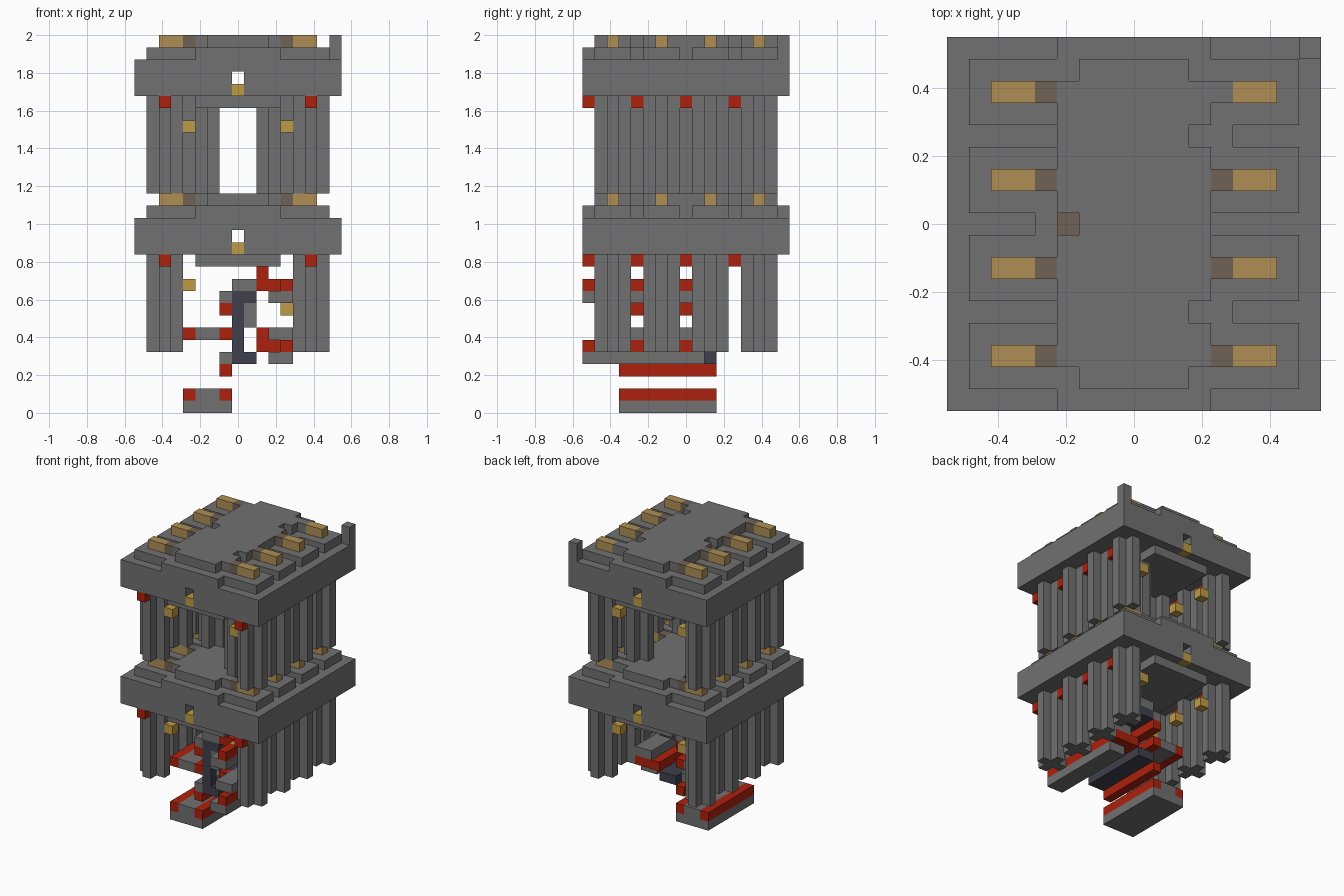
import bpy
import bmesh
from mathutils import Vector

if "Cube" in bpy.data.objects:
    bpy.data.objects.remove(bpy.data.objects["Cube"], do_unlink=True)

U = 2 / 31  # one grid cell


def material(name, r, g, b):
    m = bpy.data.materials.new(name)
    m.use_nodes = True
    m.diffuse_color = (r, g, b, 1)
    m.node_tree.nodes["Principled BSDF"].inputs["Base Color"].default_value = (r, g, b, 1)
    return m


GREY = material("stone grey", .165, .165, .165)
RED = material("red", .42, .015, .004)
GOLD = material("lamp gold", .52, .33, .06)
TAN = material("tan", .43, .275, .09)
BROWN = material("dull brown", .162, .122, .091)
DARK = material("dark slate", .05, .05, .075)


def finish(name, bm, mat):
    bmesh.ops.scale(bm, vec=(U, U, U), verts=bm.verts)
    bmesh.ops.recalc_face_normals(bm, faces=bm.faces)
    mesh = bpy.data.meshes.new(name)
    bm.to_mesh(mesh)
    bm.free()
    mesh.materials.append(mat)
    ob = bpy.data.objects.new(name, mesh)
    bpy.context.collection.objects.link(ob)


def boxes(name, mat, *ranges):
    """Boxes given as x0, x1, y0, y1, z0, z1 in grid cells."""
    bm = bmesh.new()
    for x0, x1, y0, y1, z0, z1 in ranges:
        lo, hi = Vector((x0, y0, z0)), Vector((x1, y1, z1))
        for v in bmesh.ops.create_cube(bm, size=1)["verts"]:
            v.co = (lo + hi) / 2 + v.co * (hi - lo)
    finish(name, bm, mat)


def cell(name, mat, x, y, z):
    boxes(name, mat, (x - .5, x + .5, y - .5, y + .5, z, z + 1))


def column(name, cx, cy, z0, z1):
    """Column with a plus-shaped section."""
    bm = bmesh.new()
    pts = []
    x, y = 1, 0
    for _ in range(4):
        # three corners of each arm, turned by quarter turns
        for a, b in ((.5, -.5), (1.5, -.5), (1.5, .5)):
            pts.append((cx + a * x - b * y, cy + a * y + b * x, z0))
        x, y = -y, x
    face = bm.faces.new([bm.verts.new(p) for p in pts])
    top = bmesh.ops.extrude_face_region(bm, geom=[face])["geom"]
    bmesh.ops.translate(bm, vec=(0, 0, z1 - z0),
                        verts=[e for e in top if isinstance(e, bmesh.types.BMVert)])
    finish(name, bm, GREY)


ROWS = (-6, -2, 2, 6)


def floor(label, z):
    # slab with a tunnel running front to back
    boxes(label + "_slab", GREY,
          (-8.5, -.5, -8.5, 8.5, z, z + 3), (.5, 8.5, -8.5, 8.5, z, z + 3),
          (-.5, .5, -8.5, 8.5, z + 2, z + 3), (-.5, .5, -7.5, 7.5, z, z + 1))
    boxes(label + "_ceiling", GREY, (-3.5, 3.5, -7.5, 7.5, z - 1, z))
    for y in (-8, 8):
        cell(label + "_tunnel_lamp", GOLD, 0, y, z)
    # stepped roof: strip, fingers and raised core with side notches
    boxes(label + "_strip", GREY, (-3.5, 3.5, -8.5, 8.5, z + 3, z + 4))
    core = [(-2.5, 2.5, -7.5, 7.5, z + 4, z + 5)]
    core += [(-3.5, -2.5, s, s + 6, z + 4, z + 5) for s in (-6.5, .5)]
    core += [(2.5, 3.5, a, b, z + 4, z + 5)
             for a, b in ((-6.5, -4.5), (-3.5, 3.5), (4.5, 6.5))]
    boxes(label + "_core", GREY, *core)
    for x, y in ((4, 4), (4, -4), (-4, 0)):
        cell(label + "_notch_step", GREY, x, y, z + 3)
    boxes(label + "_notch_plate", BROWN, (-3.5, -2.5, -.5, .5, z + 4, z + 4.1))
    for side in (-1, 1):
        for y in ROWS:
            x0, x1 = sorted((side * 3.5, side * 7.5))
            boxes(label + "_finger", GREY, (x0, x1, y - 1.5, y + 1.5, z + 3, z + 4))
            x0, x1 = sorted((side * 4.5, side * 6.5))
            boxes(label + "_tan_block", TAN, (x0, x1, y - .5, y + .5, z + 4, z + 5))
            plain = side > 0 and y == 6
            cell(label + "_block_end", GREY if plain else BROWN, side * 4, y, z + 4)
        for y in (-8, -4, 0, 4):
            cell(label + "_red_bracket", RED, side * 6, y, z - 1)


def storey(label, z0, z1):
    for side in (-1, 1):
        for y in ROWS:
            column(label + "_column", side * 6, y, z0, z1)
            cell(label + "_lamp", GOLD, side * 4, y, z1 - 3)


floor("lower", 13)
floor("upper", 26)
storey("lower", 5, 13)
storey("upper", 18, 26)
for x, y in ((3, 4), (3, -4), (-3, 0)):
    column("inner_column", x, y, 18, 26)
boxes("corner_post", GREY, (7.5, 8.5, 7.5, 8.5, 29, 31))
cell("low_lamp", GOLD, 4, -2, 8)

# Foot and the matching plate above it, both with red edges
F, B = -5.5, 2.5
boxes("foot", GREY, (-4.5, -.5, F, B, 0, 1), (-3.5, -1.5, F, B, 1, 2))
boxes("left_plate", GREY, (-3.5, -1.5, F, B, 6, 7))
for z in (1, 6):
    boxes("red_edges", RED, (-4.5, -3.5, F, B, z, z + 1), (-1.5, -.5, F, B, z, z + 1))

# Rails beside the dark bracket
boxes("red_rails", RED, (-1.5, -.5, F, B, 3, 4), (-1.5, -.5, F, B, 8, 9))
boxes("grey_rails", GREY, (-1.5, -.5, F, 1.5, 4, 5), (-1.5, -.5, F, B, 9, 10),
      (-.5, 1.5, F, B, 10, 11), (.5, 1.5, F, F + 1, 7, 9))

# Dark bracket: upright at the front with long arms
boxes("dark_bracket", DARK, (-.5, .5, F, F + 1, 5, 9),
      (-.5, 1.5, F, B, 4, 5), (-.5, 1.5, F, B, 9, 10))

# Right-hand stacked beams
boxes("right_grey_beams", GREY, (2.5, 4.5, -8.5, 1.5, 4, 5),
      (2.5, 4.5, -7.5, B, 6, 7), (2.5, 4.5, -8.5, B, 9, 10))
boxes("right_red_beams", RED,
      (1.5, 3.5, F, B, 5, 6), (3.5, 4.5, -8.5, B, 5, 6), (1.5, 2.5, F, F + 1, 6, 7),
      (1.5, 3.5, F, B, 10, 11), (3.5, 4.5, -8.5, -6.5, 10, 11),
      (3.5, 4.5, -5.5, -2.5, 10, 11), (3.5, 4.5, -1.5, 1.5, 10, 11),
      (1.5, 2.5, F, F + 1, 11, 12))
